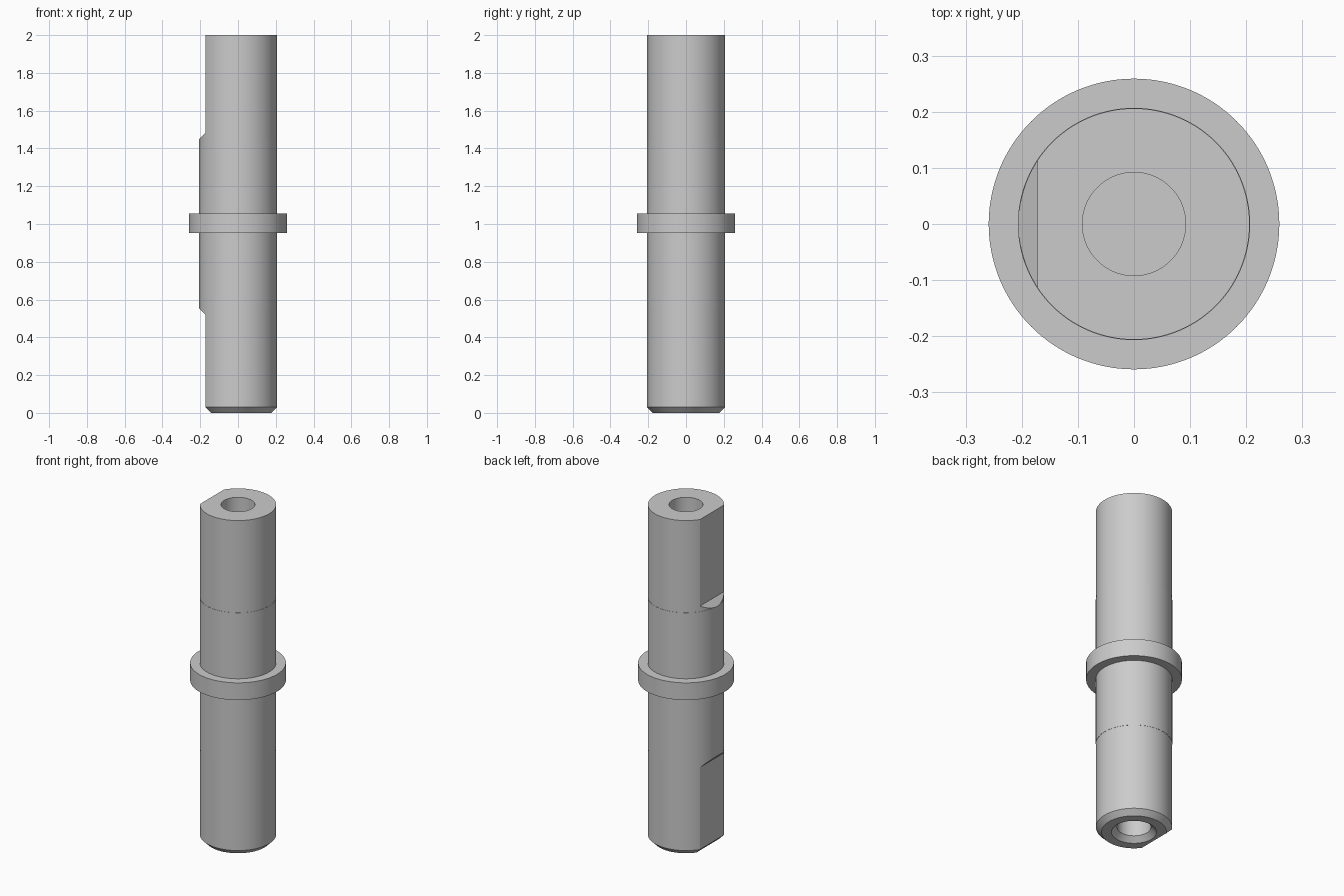
import bpy, bmesh
from math import tau, radians

cube = bpy.data.objects.get("Cube")
if cube:
    bpy.data.objects.remove(cube, do_unlink=True)

steel = bpy.data.materials.new("grey_steel")
steel.use_nodes = True
colour = (0.6, 0.6, 0.6, 1)
steel.diffuse_color = colour
steel.node_tree.nodes["Principled BSDF"].inputs["Base Color"].default_value = colour


def add_object(name, bm):
    bmesh.ops.recalc_face_normals(bm, faces=bm.faces)
    mesh = bpy.data.meshes.new(name)
    bm.to_mesh(mesh)
    bm.free()
    mesh.materials.append(steel)
    obj = bpy.data.objects.new(name, mesh)
    bpy.context.collection.objects.link(obj)
    return obj


def lathe(name, profile, steps=128):
    bm = bmesh.new()
    verts = [bm.verts.new((r, 0, z)) for r, z in profile]
    edges = [bm.edges.new(pair) for pair in zip(verts, verts[1:])]
    bmesh.ops.spin(bm, geom=verts + edges, cent=(0, 0, 0), axis=(0, 0, 1),
                   angle=tau, steps=steps, use_duplicate=False)
    bmesh.ops.remove_doubles(bm, verts=bm.verts, dist=1e-5)
    return add_object(name, bm)


def prism(name, outline, half_width=0.4):
    bm = bmesh.new()
    face = bm.faces.new([bm.verts.new((x, -half_width, z)) for x, z in outline])
    moved = bmesh.ops.extrude_face_region(bm, geom=[face])["geom"]
    bmesh.ops.translate(bm, vec=(0, 2 * half_width, 0),
                        verts=[v for v in moved if isinstance(v, bmesh.types.BMVert)])
    return add_object(name, bm)


# Shaft: blind bores at both ends, bottom chamfers and a central collar
END, MID, COLLAR, BORE = 0.206, 0.207, 0.259, 0.092
CH = 0.03
shaft = lathe("collared_shaft", [
    (0, 0.4), (BORE, 0.4), (BORE, CH), (BORE + CH, 0),
    (END - CH, 0), (END, CH), (END, 0.55), (MID, 0.55),
    (MID, 0.953), (COLLAR, 0.953), (COLLAR, 1.056), (MID, 1.056),
    (MID, 1.45), (END, 1.45), (END, 2), (BORE, 2), (BORE, 1.6), (0, 1.6)])

# Flats on the right side, each running out in a 45 degree slope
FLAT, OUT = -0.172, -0.3
cutters = [
    prism("lower_flat_cutter", [
        (OUT, -0.05), (FLAT + CH + 0.05, -0.05), (FLAT, CH), (FLAT, 0.52),
        (FLAT - 0.1, 0.62), (OUT, 0.62)]),
    prism("upper_flat_cutter", [
        (OUT, 2.1), (FLAT, 2.1), (FLAT, 1.483), (FLAT - 0.1, 1.383), (OUT, 1.383)])]

bpy.context.view_layer.objects.active = shaft
for cutter in cutters:
    cutter.hide_render = True
    cut = shaft.modifiers.new(cutter.name, 'BOOLEAN')
    cut.operation = 'DIFFERENCE'
    cut.solver = 'EXACT'
    cut.object = cutter
    bpy.ops.object.modifier_apply(modifier=cut.name)
    bpy.data.objects.remove(cutter, do_unlink=True)

# Smooth barrel with crisp machined edges
bpy.ops.object.select_all(action='DESELECT')
shaft.select_set(True)
bpy.ops.object.shade_smooth_by_angle(angle=radians(20))
